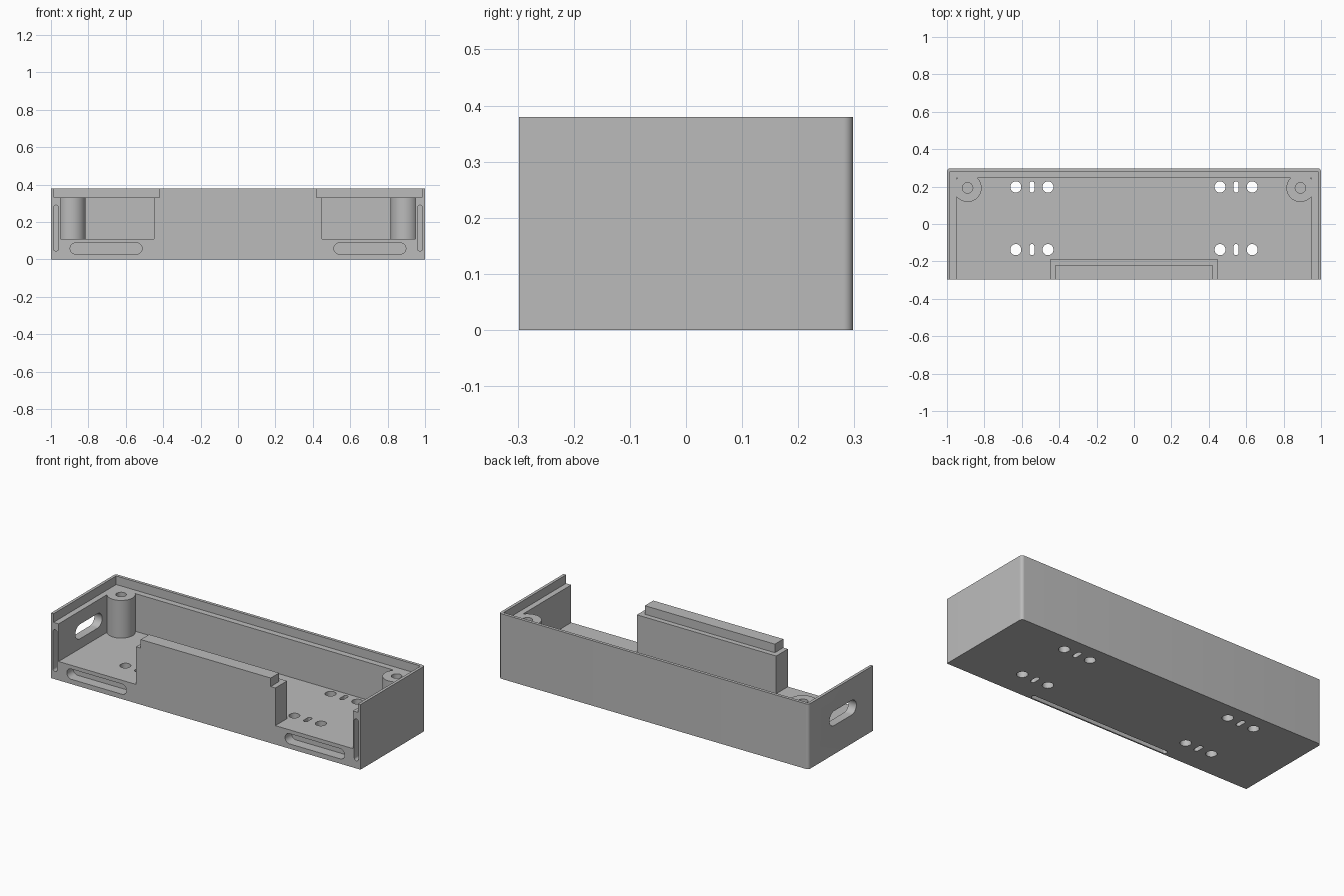
import bpy, bmesh, math

old = bpy.data.objects.get("Cube")
if old:
    bpy.data.objects.remove(old, do_unlink=True)

grey = bpy.data.materials.new("plain grey")
grey.use_nodes = True
colour = (0.5, 0.5, 0.5, 1)
grey.diffuse_color = colour
grey.node_tree.nodes["Principled BSDF"].inputs["Base Color"].default_value = colour

W, D, H = 1.0, 0.298, 0.38      # half width, half depth, height
FLOOR, LEDGE = 0.11, 0.33       # heights of the floor and the lid ledge


def prism(name, outline, lo, hi, axis="z"):
    """Extrude a 2D outline from lo to hi along an axis."""
    place = {"x": lambda u, v, d: (d, u, v),
             "y": lambda u, v, d: (u, d, v),
             "z": lambda u, v, d: (u, v, d)}[axis]
    bm = bmesh.new()
    low = [bm.verts.new(place(u, v, lo)) for u, v in outline]
    high = [bm.verts.new(place(u, v, hi)) for u, v in outline]
    bm.faces.new(low)
    bm.faces.new(high)
    for i in range(len(low)):
        j = (i + 1) % len(low)
        bm.faces.new((low[i], low[j], high[j], high[i]))
    bmesh.ops.recalc_face_normals(bm, faces=bm.faces)
    mesh = bpy.data.meshes.new(name)
    bm.to_mesh(mesh)
    bm.free()
    mesh.materials.append(grey)
    obj = bpy.data.objects.new(name, mesh)
    bpy.context.scene.collection.objects.link(obj)
    return obj


def slot(cu, cv, w, h, n=40):
    """Round-ended slot outline; a circle when w equals h."""
    r = min(w, h) / 2
    points = []
    for i in range(n):
        a = math.tau * (i + 0.5) / n
        c, s = math.cos(a), math.sin(a)
        points.append((cu + math.copysign(w / 2 - r, c) + r * c,
                       cv + math.copysign(h / 2 - r, s) + r * s))
    return points


def recess(x, back, block_x, block_y):
    """U-shaped outline, open to the front on both sides of the centre block."""
    half = [(block_x, block_y), (block_x, -0.5), (x, -0.5), (x, back)]
    return half + [(-u, v) for u, v in reversed(half)]


# Outer block with rounded back corners
r = 0.018
corner = [(W - r + r * math.cos(a), D - r + r * math.sin(a))
          for a in (math.pi / 2 * i / 8 for i in range(9))]
half = [(W, -D)] + corner
tray = prism("tray", half + [(-u, v) for u, v in reversed(half)], 0, H)


def combine(tool, operation="DIFFERENCE"):
    """Cut a tool from the tray, or join it on, then drop the tool."""
    tool.hide_render = True
    mod = tray.modifiers.new("shape", "BOOLEAN")
    mod.operation = operation
    mod.solver = "EXACT"
    mod.object = tool
    graph = bpy.context.evaluated_depsgraph_get()
    mesh = bpy.data.meshes.new_from_object(tray.evaluated_get(graph))
    tray.modifiers.clear()
    tray.data = mesh
    bpy.data.objects.remove(tool, do_unlink=True)


# Cavity, corner posts, then the lid ledge
combine(prism("cavity", recess(0.95, 0.245, 0.45, -0.19), FLOOR, 0.5))
for side in (-1, 1):
    post = slot(side * 0.89, 0.193, 0.15, 0.15, 64)
    combine(prism("corner_post", post, FLOOR - 0.03, LEDGE + 0.03), "UNION")
combine(prism("lid_ledge", recess(0.983, 0.28, 0.42, -0.22), LEDGE, 0.5))

for side in (-1, 1):
    # Screw holes in the posts
    combine(prism("screw_hole", slot(side * 0.89, 0.193, 0.056, 0.056), 0.15, 0.5))
    # Floor holes: a narrow slot between two round holes
    for y in (-0.137, 0.198):
        for x, w in ((0.46, 0.058), (0.546, 0.026), (0.632, 0.058)):
            combine(prism("floor_hole", slot(side * x, y, w, 0.06), -0.1, 0.2))
    # Blind slots in the front face
    combine(prism("front_slot", slot(side * 0.705, 0.058, 0.385, 0.06), -0.5, -D + 0.06, "y"))
    combine(prism("edge_slot", slot(side * 0.973, 0.167, 0.027, 0.245), -0.5, -D + 0.06, "y"))

# Underside groove and the cable opening in the right wall
combine(prism("underside_groove", slot(0, -0.276, 0.9, 0.027), -0.1, 0.06))
combine(prism("cable_opening", slot(-0.02, 0.21, 0.247, 0.085), -1.2, -0.9, "x"))

# Smooth curved walls, keep edges crisp
bpy.ops.object.select_all(action="DESELECT")
tray.select_set(True)
bpy.context.view_layer.objects.active = tray
bpy.ops.object.shade_smooth_by_angle(angle=math.radians(30))
